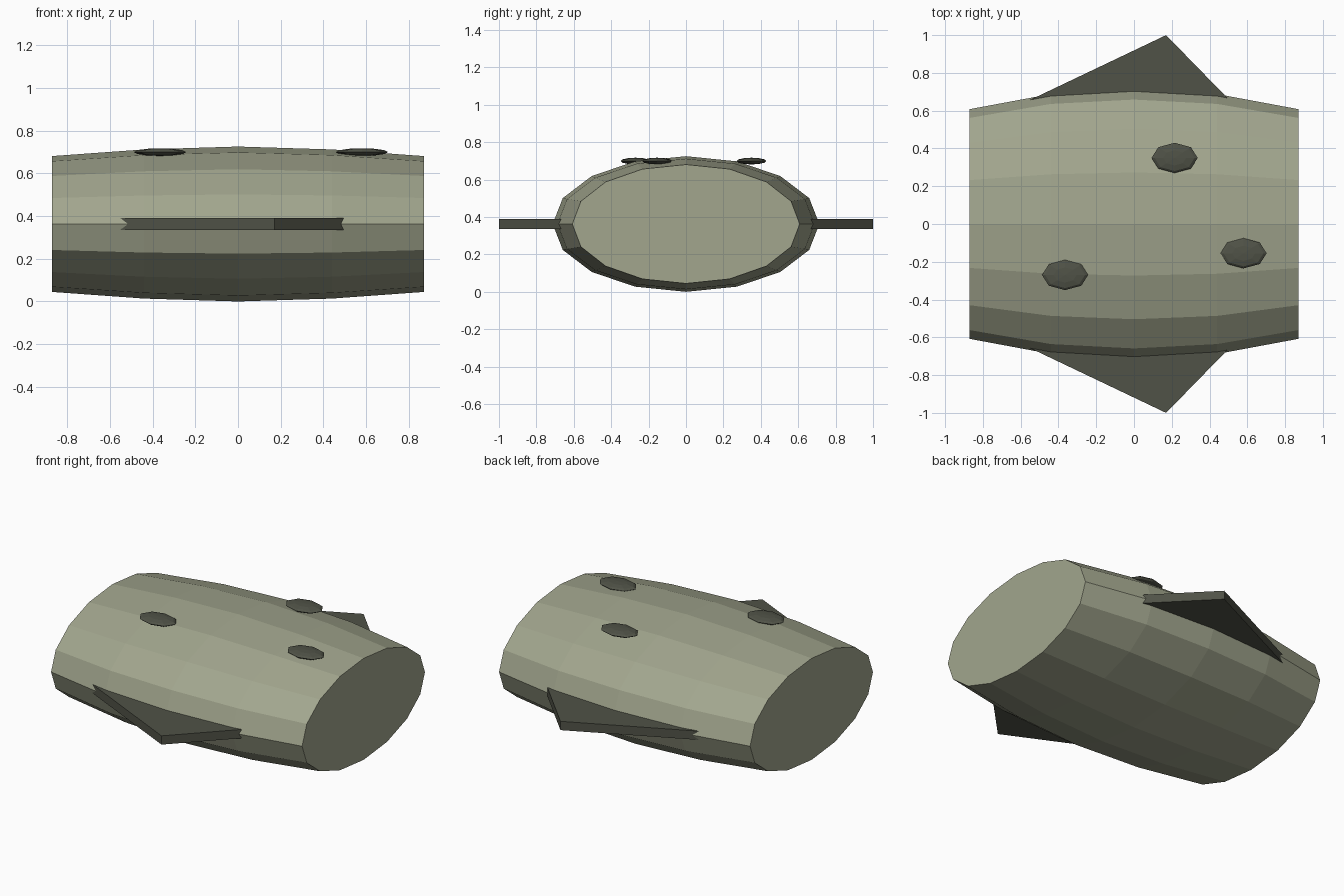
import bpy, bmesh
from math import sin, cos, pi

cube = bpy.data.objects.get("Cube")
if cube:
    bpy.data.objects.remove(cube, do_unlink=True)

MID_Z = 0.3625


def material(name, rgb):
    m = bpy.data.materials.new(name)
    m.use_nodes = True
    m.diffuse_color = (*rgb, 1)
    m.node_tree.nodes["Principled BSDF"].inputs["Base Color"].default_value = (*rgb, 1)
    return m


def make_object(name, bm, mat):
    bmesh.ops.recalc_face_normals(bm, faces=bm.faces)
    mesh = bpy.data.meshes.new(name)
    bm.to_mesh(mesh)
    bm.free()
    mesh.materials.append(mat)
    obj = bpy.data.objects.new(name, mesh)
    bpy.context.collection.objects.link(obj)
    return obj


olive = material("pale olive", (0.36, 0.38, 0.27))
dark = material("dark olive", (0.08, 0.085, 0.063))

# Barrel-shaped body: oval rings bridged along x, with flat end caps
SIDES = 16
sections = [(-0.87, 0.608, 0.318), (-0.44, 0.688, 0.349), (0, 0.713, 0.3625),
            (0.44, 0.688, 0.349), (0.87, 0.608, 0.318)]
bm = bmesh.new()
rings = []
for x, ry, rz in sections:
    angles = [2 * pi * i / SIDES for i in range(SIDES)]
    rings.append([bm.verts.new((x, ry * cos(a), MID_Z + rz * sin(a))) for a in angles])
for a, b in zip(rings, rings[1:]):
    for i in range(SIDES):
        j = (i + 1) % SIDES
        bm.faces.new((a[i], a[j], b[j], b[i]))
bm.faces.new(rings[0])
bm.faces.new(rings[-1])
make_object("body", bm, olive)

# Triangular side fins, rooted inside the body
for name, side in (("front_fin", -1), ("back_fin", 1)):
    bm = bmesh.new()
    outline = [(-0.67, 0.6), (0.17, 1.0), (0.56, 0.6)]
    base = bm.faces.new([bm.verts.new((x, side * y, MID_Z - 0.0275)) for x, y in outline])
    grown = bmesh.ops.extrude_face_region(bm, geom=[base])
    top = [v for v in grown["geom"] if isinstance(v, bmesh.types.BMVert)]
    bmesh.ops.translate(bm, verts=top, vec=(0, 0, 0.055))
    make_object(name, bm, dark)

# Flattened spots on the back
for n, (x, y) in enumerate([(-0.365, -0.27), (0.215, 0.35), (0.58, -0.155)], 1):
    bm = bmesh.new()
    bmesh.ops.create_uvsphere(bm, u_segments=8, v_segments=6, radius=1)
    bmesh.ops.scale(bm, verts=bm.verts, vec=(0.122, 0.08, 0.018))
    spot = make_object(f"spot_{n}", bm, dark)
    spot.location = (x, y, 0.699)
